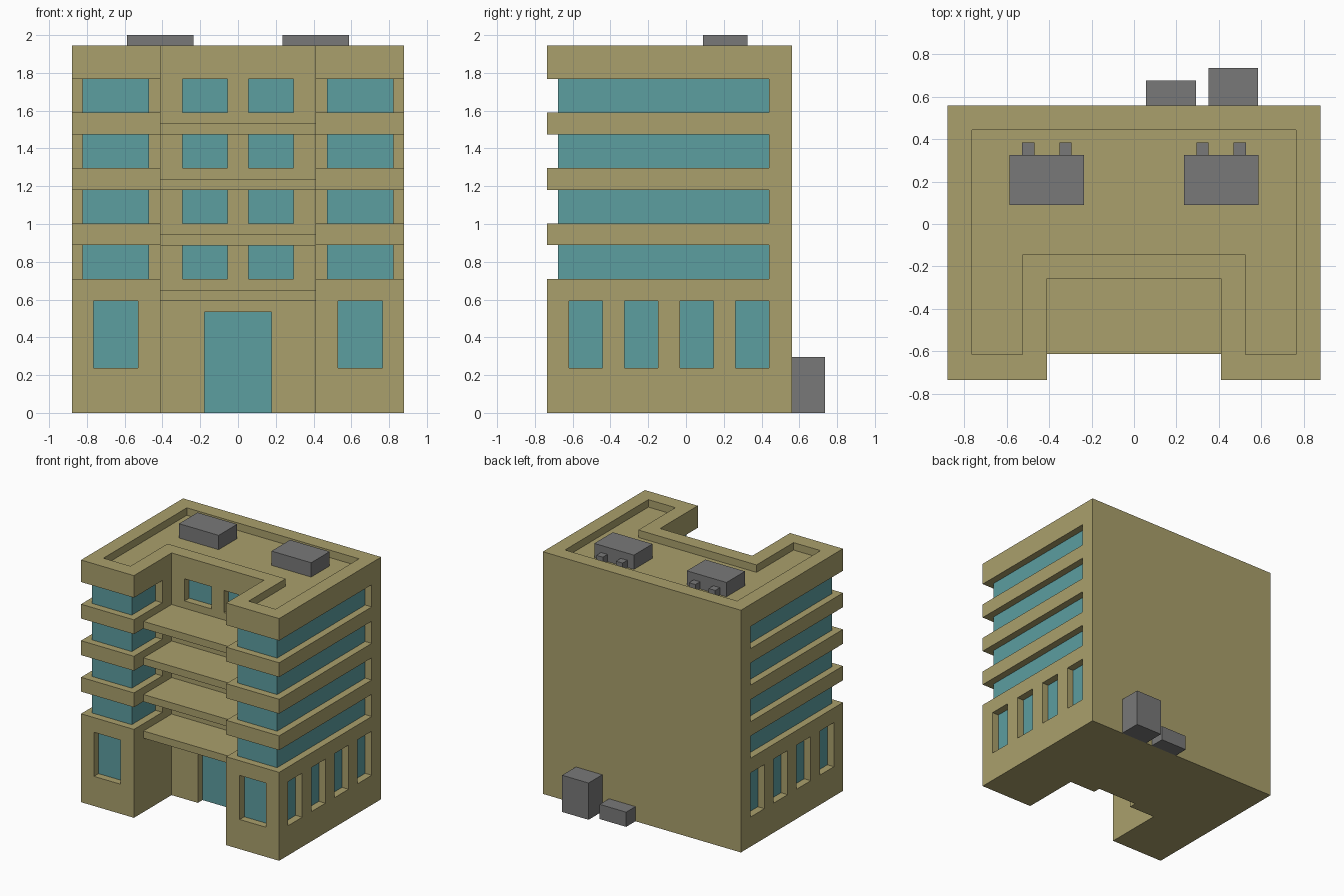
import bpy, bmesh

if "Cube" in bpy.data.objects:
    bpy.data.objects.remove(bpy.data.objects["Cube"])


def material(name, rgb):
    m = bpy.data.materials.new(name)
    m.diffuse_color = (*rgb, 1)
    m.use_nodes = True
    m.node_tree.nodes["Principled BSDF"].inputs["Base Color"].default_value = m.diffuse_color
    return m


TAN = material("tan wall", (0.402, 0.352, 0.150))
GLASS = material("teal glass", (0.107, 0.342, 0.352))
GREY = material("grey metal", (0.19, 0.19, 0.19))


def prism(bm, outline, z0, z1):
    """Extrude a plan outline between two heights."""
    face = bm.faces.new([bm.verts.new((x, y, z0)) for x, y in outline])
    ext = bmesh.ops.extrude_face_region(bm, geom=[face])
    top = [v for v in ext["geom"] if isinstance(v, bmesh.types.BMVert)]
    bmesh.ops.translate(bm, verts=top, vec=(0, 0, z1 - z0))


def box(bm, x0, x1, y0, y1, z0, z1):
    prism(bm, [(x0, y0), (x1, y0), (x1, y1), (x0, y1)], z0, z1)


def mirrored(half):
    """Close a right-half outline over x = 0."""
    return half + [(-x, y) for x, y in reversed(half)]


def finish(bm, name, *mats):
    bmesh.ops.recalc_face_normals(bm, faces=bm.faces)
    me = bpy.data.meshes.new(name)
    bm.to_mesh(me)
    bm.free()
    for m in mats:
        me.materials.append(m)
    ob = bpy.data.objects.new(name, me)
    bpy.context.collection.objects.link(ob)
    return ob


# U-shaped building mass
bm = bmesh.new()
prism(bm, mirrored([(0.41, -0.257), (0.41, -0.735), (0.88, -0.735), (0.88, 0.56)]), 0, 1.945)
building = finish(bm, "building", TAN, GLASS)

# Cutter: roof well, window bands, windows and door
FLOORS = [0.71, 1.003, 1.297, 1.59]
bm = bmesh.new()
prism(bm, mirrored([(0.525, -0.145), (0.525, -0.615), (0.765, -0.615), (0.765, 0.443)]), 1.885, 2.2)
box(bm, -0.177, 0.177, -0.4, -0.198, -0.2, 0.535)
band = [(0.3, -1), (1, -1), (1, 0.44), (0.822, 0.44), (0.822, -0.677),
        (0.47, -0.677), (0.47, -0.375), (0.3, -0.375)]
for s in (-1, 1):
    for z in FLOORS:
        prism(bm, [(s * x, y) for x, y in band], z, z + 0.178)
        a, b = sorted((s * 0.055, s * 0.295))
        box(bm, a, b, -0.32, -0.198, z, z + 0.178)
    a, b = sorted((s * 0.53, s * 0.765))
    box(bm, a, b, -1, -0.677, 0.238, 0.592)
    a, b = sorted((s * 0.822, s * 1.0))
    for i in range(4):
        y = -0.62 + i * 0.294
        box(bm, a, b, y, y + 0.178, 0.238, 0.592)
cutter = finish(bm, "opening_cutter", TAN)
cutter.hide_render = True

mod = building.modifiers.new("openings", 'BOOLEAN')
mod.operation = 'DIFFERENCE'
mod.solver = 'EXACT'
mod.object = cutter
deps = bpy.context.evaluated_depsgraph_get()
mesh = bpy.data.meshes.new_from_object(building.evaluated_get(deps))
building.modifiers.clear()
building.data = mesh
bpy.data.objects.remove(cutter)
mesh.materials.clear()
mesh.materials.append(TAN)
mesh.materials.append(GLASS)

# Glass is every upright face lying on the recessed wall planes
for p in mesh.polygons:
    c, n = p.center, p.normal
    on_x = abs(n.x) > 0.9 and min(abs(abs(c.x) - k) for k in (0.822, 0.47)) < 0.003
    on_y = n.y < -0.9 and min(abs(c.y - k) for k in (-0.677, -0.198)) < 0.003
    p.material_index = int(c.z < 1.8 and (on_x or on_y))

# Balcony slabs between the wings
bm = bmesh.new()
for z in FLOORS:
    box(bm, -0.41, 0.41, -0.613, -0.257, z - 0.117, z - 0.059)
finish(bm, "balcony_slabs", TAN)

# Roof machine units with two pipe stubs each
for s, name in ((-1, "left_roof_unit"), (1, "right_roof_unit")):
    bm = bmesh.new()
    cx = s * 0.411
    box(bm, cx - 0.176, cx + 0.176, 0.09, 0.325, 1.885, 2.0)
    for px in (cx - 0.088, cx + 0.088):
        box(bm, px - 0.029, px + 0.029, 0.325, 0.384, 1.885, 1.943)
    finish(bm, name, GREY)

# Utility boxes behind the building
for name, x0, x1, y1, h in (("low_utility_box", 0.057, 0.292, 0.678, 0.118),
                            ("tall_utility_box", 0.351, 0.586, 0.735, 0.295)):
    bm = bmesh.new()
    box(bm, x0, x1, 0.56, y1, 0, h)
    finish(bm, name, GREY)
